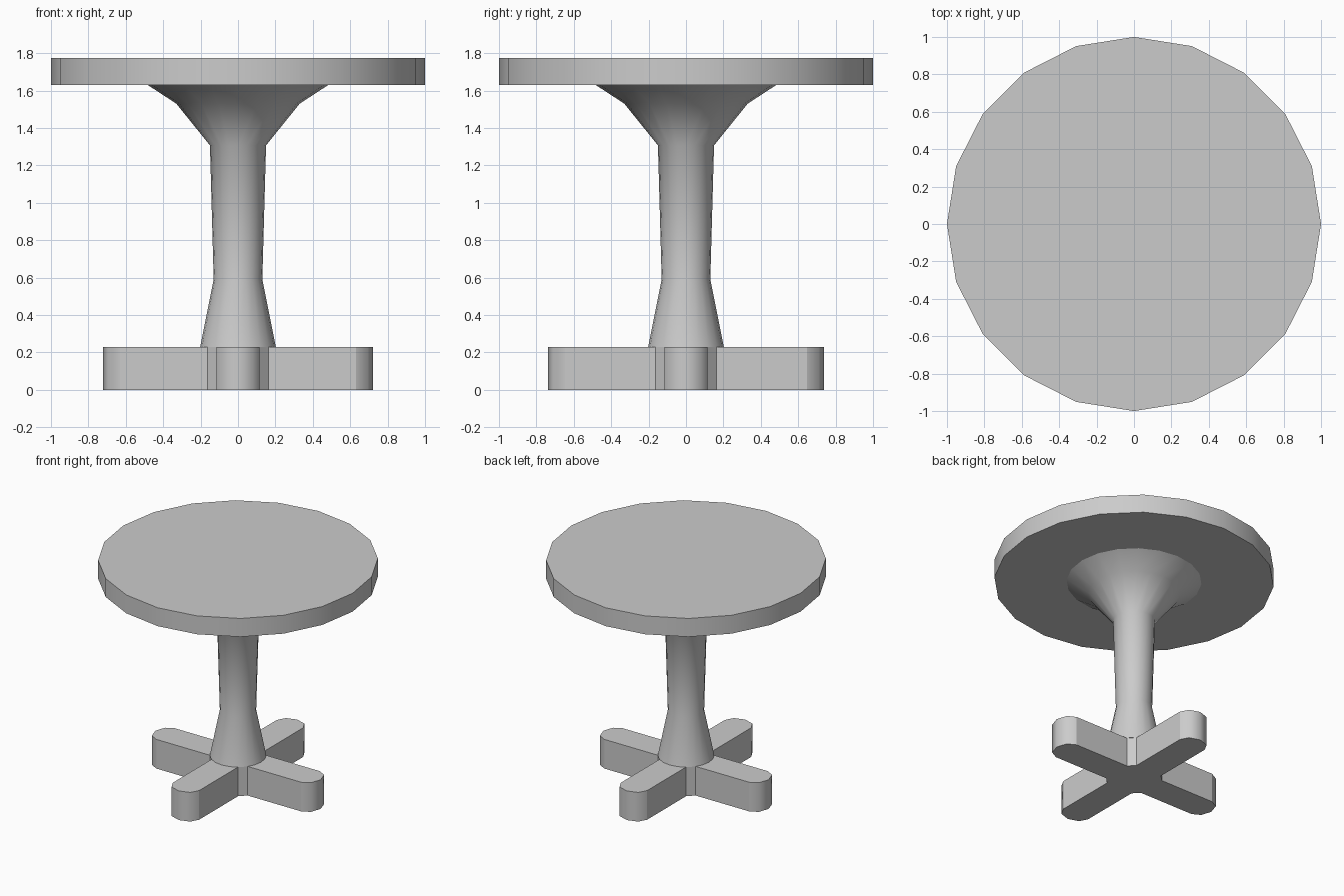
import bpy, bmesh
from math import sin, cos, pi, radians

if "Cube" in bpy.data.objects:
    bpy.data.objects.remove(bpy.data.objects["Cube"])

SIDES = 20


def make_object(name, bm):
    bmesh.ops.recalc_face_normals(bm, faces=bm.faces)
    mesh = bpy.data.meshes.new(name)
    bm.to_mesh(mesh)
    bm.free()
    obj = bpy.data.objects.new(name, mesh)
    bpy.context.collection.objects.link(obj)
    return obj


def lathe(name, profile, angle):
    """Turn (radius, height) points around z and cap both ends."""
    bm = bmesh.new()
    rings = [[bm.verts.new((r * cos(2 * pi * i / SIDES), r * sin(2 * pi * i / SIDES), z))
              for i in range(SIDES)] for r, z in profile]
    for low, high in zip(rings, rings[1:]):
        for i in range(SIDES):
            j = (i + 1) % SIDES
            bm.faces.new((low[i], low[j], high[j], high[i]))
    bm.faces.new(rings[0])
    bm.faces.new(rings[-1])
    obj = make_object(name, bm)
    obj.data.shade_smooth()
    obj.data.set_sharp_from_angle(angle=radians(angle))
    return obj


# Round top and flared pedestal
lathe("table_top", [(1.0, 1.63), (1.0, 1.775)], 40)
lathe("pedestal", [(0.202, 0.23), (0.13, 0.59), (0.15, 1.307), (0.33, 1.53), (0.483, 1.63)], 60)

# Cross-shaped foot: four rounded arms with chamfered inner corners
HALF, INNER, HEIGHT = 0.115, 0.163, 0.23
outline, rounded = [], []
for k in range(4):
    straight = 0.632 if k % 2 == 0 else 0.648
    end = [(straight + 0.089 * cos(a), HALF * sin(a))
           for a in (-pi / 2 + i * pi / 4 for i in range(5))]
    c, s = round(cos(k * pi / 2)), round(sin(k * pi / 2))
    for i, (x, y) in enumerate([(INNER, -HALF)] + end + [(INNER, HALF)]):
        outline.append((c * x - s * y, s * x + c * y))
        rounded.append(1 <= i <= 4)

bm = bmesh.new()
bottom = [bm.verts.new((x, y, 0)) for x, y in outline]
top = [bm.verts.new((x, y, HEIGHT)) for x, y in outline]
for i, is_round in enumerate(rounded):
    j = (i + 1) % len(outline)
    bm.faces.new((bottom[i], bottom[j], top[j], top[i])).smooth = is_round
bm.faces.new(bottom)
bm.faces.new(top)
make_object("cross_foot", bm)
